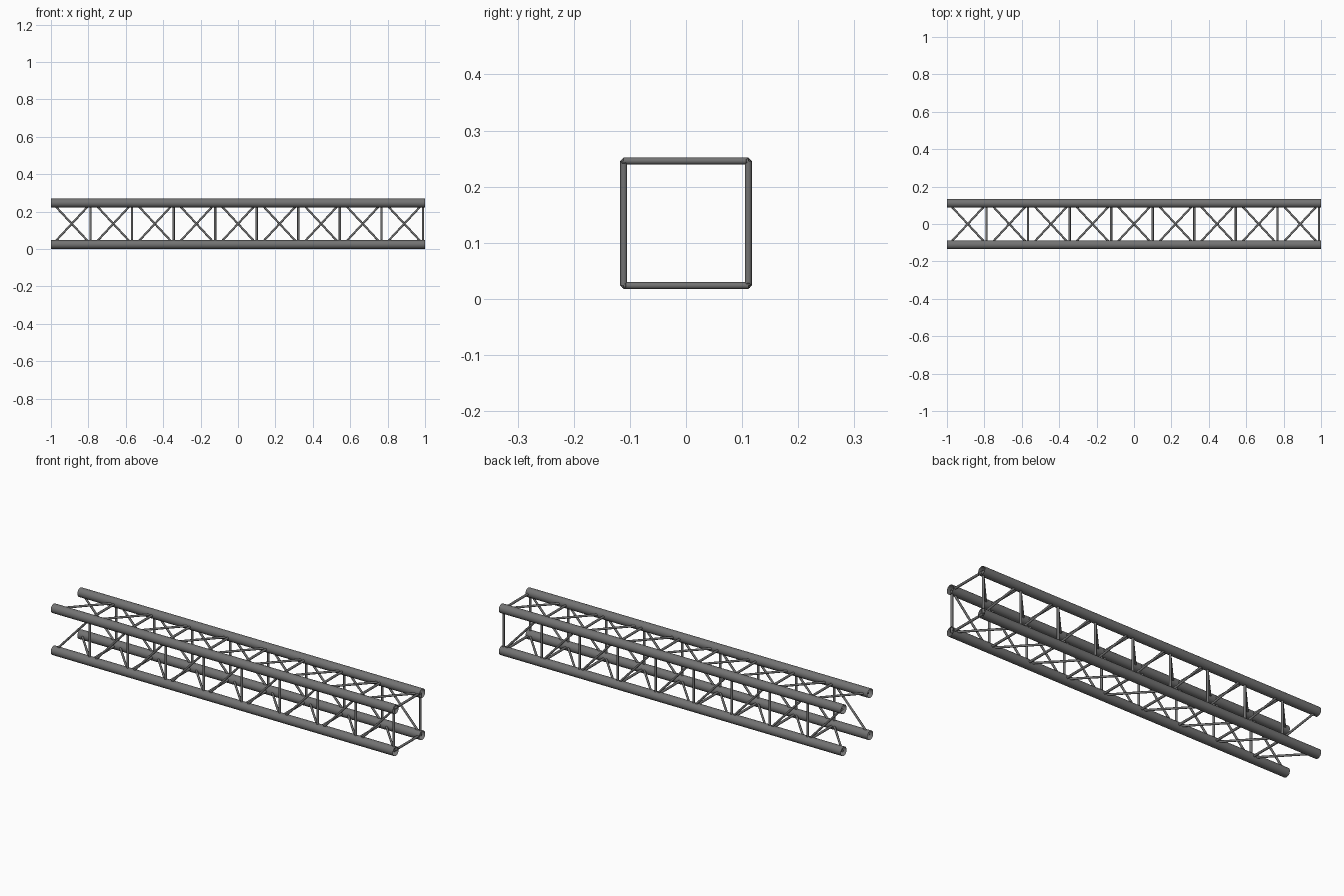
import bpy
from math import pi
from mathutils import Vector, Matrix

if "Cube" in bpy.data.objects:
    bpy.data.objects.remove(bpy.data.objects["Cube"])

LENGTH = 2.0
BAYS = 9
BAY = LENGTH / BAYS
HALF = 0.111          # chord centre line offset from the truss axis
CHORD_R = 0.0238
STRUT_R = 0.0062
BRACE_R = 0.0055
AXIS = Vector((0, 0, HALF + CHORD_R))

# Dark grey metal
metal = bpy.data.materials.new("dark_metal")
metal.diffuse_color = (0.17, 0.17, 0.17, 1)
metal.use_nodes = True
metal.node_tree.nodes["Principled BSDF"].inputs["Base Color"].default_value = metal.diffuse_color


def tube(name, a, b, radius, sides, fill='NOTHING'):
    """Round tube running from point a to point b."""
    a, b = Vector(a), Vector(b)
    d = b - a
    bpy.ops.mesh.primitive_cylinder_add(
        vertices=sides, radius=radius, depth=d.length, end_fill_type=fill,
        location=(a + b) / 2, rotation=d.to_track_quat('Z', 'Y').to_euler())
    ob = bpy.context.object
    ob.name = name
    ob.data.materials.append(metal)
    bpy.ops.object.shade_smooth_by_angle()
    return ob


# Four identical sides, each a quarter turn around the long axis
for side, label in enumerate(("front", "bottom", "back", "top")):
    turn = Matrix.Rotation(side * pi / 2, 3, 'X')

    def place(x, z):
        return AXIS + turn @ Vector((x, -HALF, z))

    # Open-ended main chord
    tube(f"{label}_chord", place(-LENGTH / 2, -HALF), place(LENGTH / 2, -HALF),
         CHORD_R, 32)

    for i in range(BAYS):
        mid = -LENGTH / 2 + BAY * (i + 0.5)
        # Square strut closing each bay
        x = mid + BAY / 2 - 0.011
        tube(f"{label}_strut_{i + 1}", place(x, -HALF), place(x, HALF),
             STRUT_R, 16, 'NGON')
        # Diagonal brace
        tube(f"{label}_brace_{i + 1}", place(mid - 0.103, -HALF),
             place(mid + 0.103, HALF), BRACE_R, 16, 'NGON')
